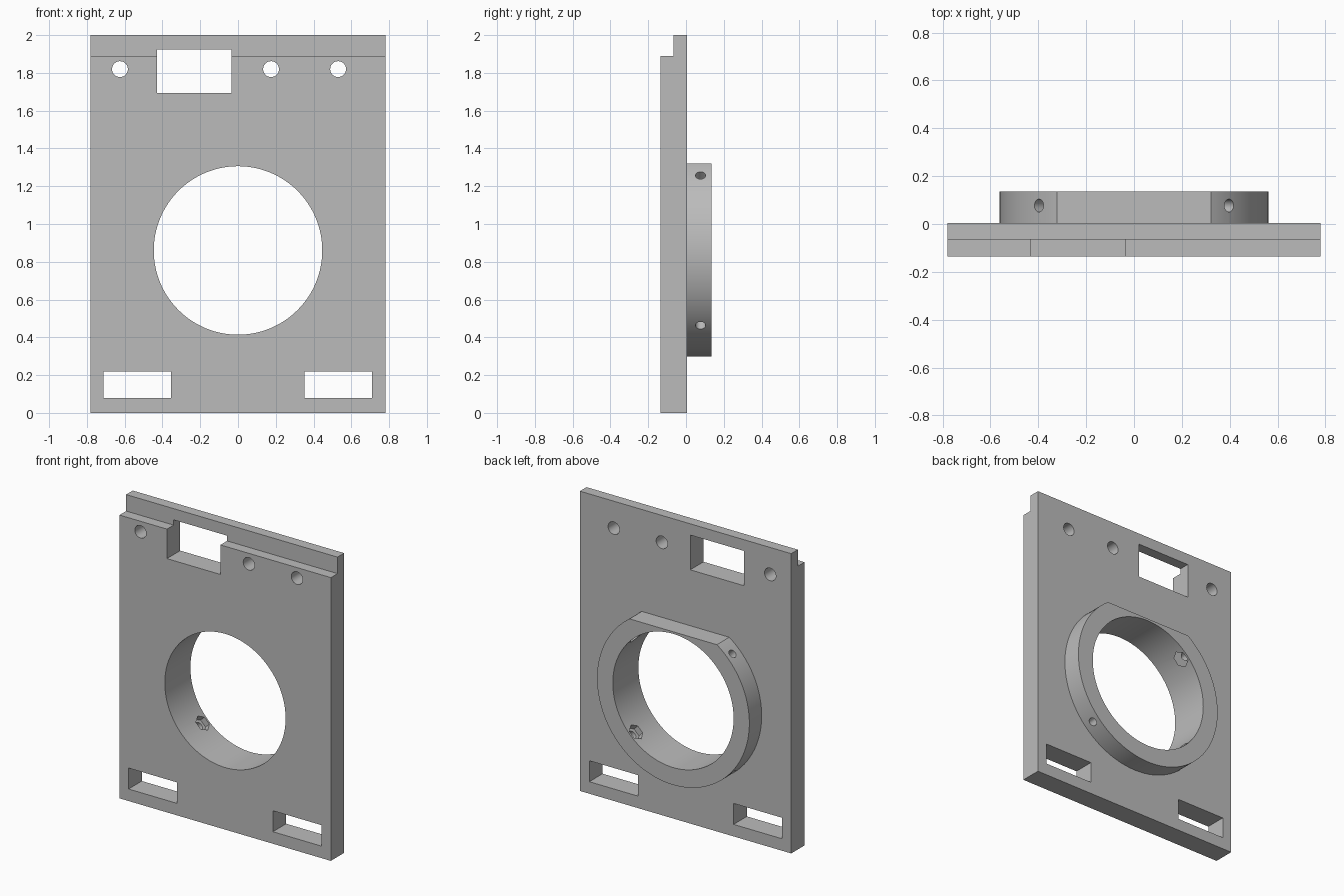
import bpy
from math import radians, sin, cos
from mathutils import Matrix, Vector

if "Cube" in bpy.data.objects:
    bpy.data.objects.remove(bpy.data.objects["Cube"])

grey = bpy.data.materials.new("plain grey")
grey.use_nodes = True
grey.diffuse_color = (0.5, 0.5, 0.5, 1)
grey.node_tree.nodes["Principled BSDF"].inputs["Base Color"].default_value = grey.diffuse_color

FRONT, BACK, RING_BACK = -0.135, 0.005, 0.135
CENTRE_Z, BORE, RIM = 0.86, 0.446, 0.562


def box(name, x0, x1, y0, y1, z0, z1):
    bpy.ops.mesh.primitive_cube_add(size=1)
    ob = bpy.context.object
    ob.name = name
    ob.data.transform(Matrix.Translation(((x0 + x1) / 2, (y0 + y1) / 2, (z0 + z1) / 2))
                      @ Matrix.Diagonal((x1 - x0, y1 - y0, z1 - z0, 1)))
    ob.data.materials.append(grey)
    return ob


def rod(name, radius, start, end, sides):
    start, end = Vector(start), Vector(end)
    axis = end - start
    bpy.ops.mesh.primitive_cylinder_add(vertices=sides, radius=radius, depth=axis.length)
    ob = bpy.context.object
    ob.name = name
    ob.data.transform(Matrix.Translation((start + end) / 2)
                      @ axis.to_track_quat("Z", "Y").to_matrix().to_4x4())
    ob.data.materials.append(grey)
    return ob


def combine(target, tool, operation="DIFFERENCE"):
    mod = target.modifiers.new("cut", "BOOLEAN")
    mod.operation, mod.solver, mod.object = operation, "EXACT", tool
    bpy.ops.object.select_all(action="DESELECT")
    bpy.context.view_layer.objects.active = target
    target.select_set(True)
    bpy.ops.object.modifier_apply(modifier=mod.name)
    bpy.data.objects.remove(tool)


# Plate with a stepped front top edge
plate = box("mounting_plate", -0.78, 0.78, FRONT, BACK, 0, 2)
combine(plate, box("step_cutter", -1, 1, -0.3, -0.065, 1.89, 2.2))

# Collar with a flat top, joined to the back of the plate
collar = rod("collar", RIM, (0, BACK - 0.03, CENTRE_Z), (0, RING_BACK, CENTRE_Z), 128)
combine(collar, box("flat_cutter", -1, 1, -0.3, 0.3, 1.32, 1.6))
combine(plate, collar, "UNION")
combine(plate, rod("bore_cutter", BORE, (0, -0.3, CENTRE_Z), (0, 0.3, CENTRE_Z), 128))

# Rectangular windows: upper opening and two lower slots
for x0, x1, z0, z1 in ((-0.43, -0.035, 1.693, 1.925),
                       (-0.713, -0.355, 0.08, 0.22),
                       (0.352, 0.71, 0.08, 0.22)):
    combine(plate, box("window_cutter", x0, x1, -0.3, 0.3, z0, z1))

# Screw holes along the top
for x in (-0.625, 0.175, 0.53):
    combine(plate, rod("hole_cutter", 0.042, (x, -0.3, 1.82), (x, 0.3, 1.82), 32))

# Diagonal set-screw holes with hexagonal nut pockets inside the collar
for angle in (45, 135, 225, 315):
    c, s = cos(radians(angle)), sin(radians(angle))

    def at(r):
        return (c * r, 0.077, CENTRE_Z + s * r)

    combine(plate, rod("screw_cutter", 0.027, at(0.4), at(0.62), 24))
    combine(plate, rod("nut_cutter", 0.052, at(0.4), at(0.485), 6))

bpy.ops.object.select_all(action="DESELECT")
plate.select_set(True)
bpy.context.view_layer.objects.active = plate
bpy.ops.object.shade_smooth_by_angle(angle=radians(25))
